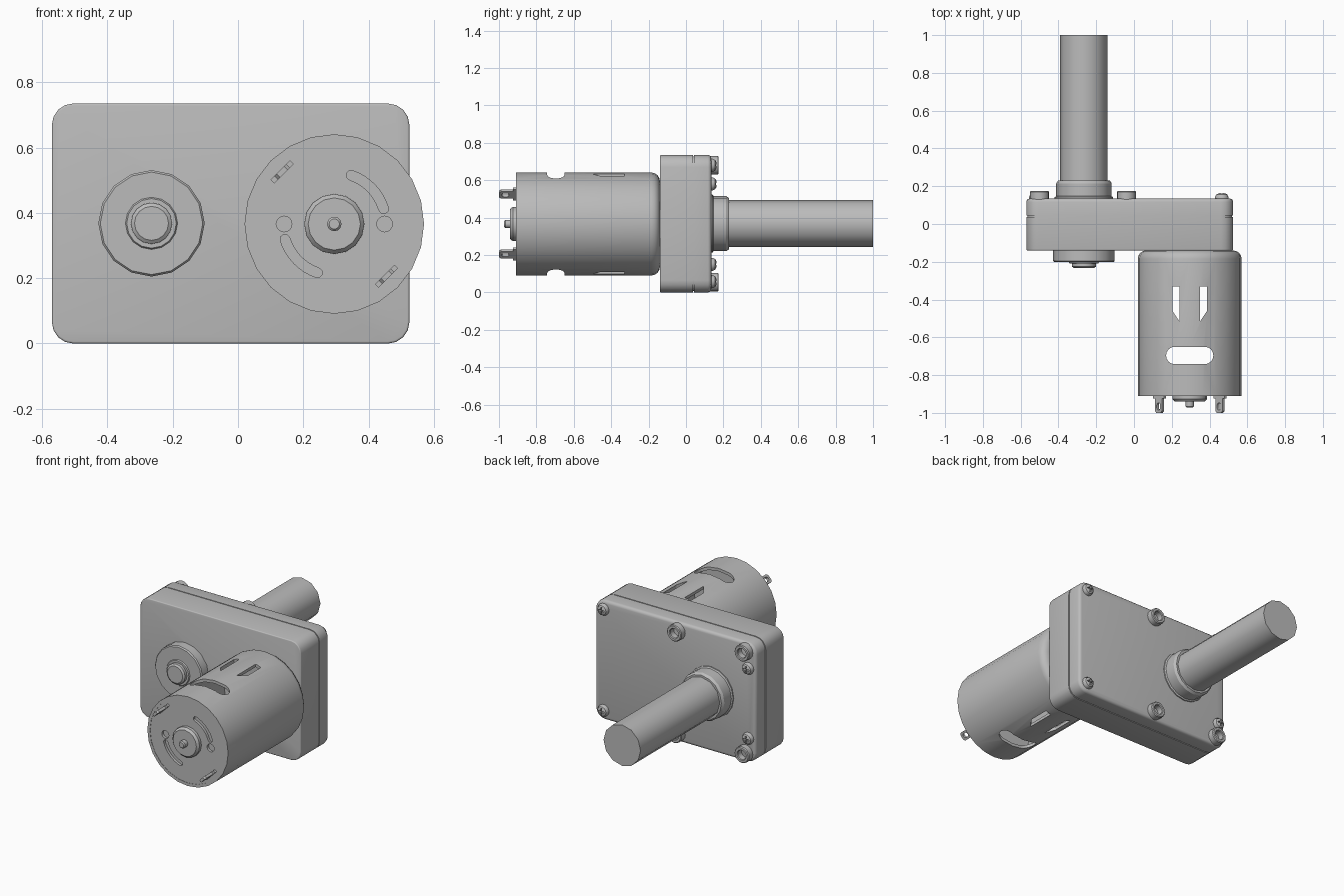
import bpy, bmesh
from math import cos, sin, pi, radians

if "Cube" in bpy.data.objects:
    bpy.data.objects.remove(bpy.data.objects["Cube"])

grey = bpy.data.materials.new("metal grey")
grey.use_nodes = True
TINT = (0.5, 0.5, 0.5, 1)
grey.diffuse_color = TINT
grey.node_tree.nodes["Principled BSDF"].inputs["Base Color"].default_value = TINT


def finish(name, bm):
    bmesh.ops.recalc_face_normals(bm, faces=bm.faces)
    mesh = bpy.data.meshes.new(name)
    bm.to_mesh(mesh)
    bm.free()
    mesh.materials.append(grey)
    obj = bpy.data.objects.new(name, mesh)
    bpy.context.collection.objects.link(obj)
    return obj


def lathe(name, x, z, profile, steps, closed=False):
    """Revolve (radius, y) points about a line along y."""
    bm = bmesh.new()
    vs = [bm.verts.new((x + r, y, z)) for r, y in profile]
    es = [bm.edges.new(p) for p in zip(vs, vs[1:])]
    if closed:
        es.append(bm.edges.new((vs[-1], vs[0])))
    bmesh.ops.spin(bm, geom=vs + es, cent=(x, 0, z), axis=(0, 1, 0),
                   angle=2 * pi, steps=steps)
    bmesh.ops.remove_doubles(bm, verts=bm.verts, dist=1e-5)
    return finish(name, bm)


def prism(name, pts, lo, hi, axis="y", bevel_at=None, bevel=0.015):
    """Extrude an outline along y or z, optionally rounding one end."""
    place = (lambda a, b, d: (a, d, b)) if axis == "y" else (lambda a, b, d: (a, b, d))
    bm = bmesh.new()
    rings = [[bm.verts.new(place(a, b, d)) for a, b in pts] for d in (lo, hi)]
    for ring in rings:
        bm.faces.new(ring)
    n = len(pts)
    for i in range(n):
        j = (i + 1) % n
        bm.faces.new((rings[0][i], rings[0][j], rings[1][j], rings[1][i]))
    bmesh.ops.recalc_face_normals(bm, faces=bm.faces)
    if bevel_at is not None:
        edges = [e for e in bm.edges if all(v in rings[bevel_at] for v in e.verts)]
        bmesh.ops.bevel(bm, geom=edges, offset=bevel, segments=3, profile=0.5,
                        affect="EDGES")
    return finish(name, bm)


def rounded(x0, x1, z0, z1, r, n=4):
    pts = []
    for k, (cx, cz) in enumerate(((x1 - r, z1 - r), (x0 + r, z1 - r),
                                  (x0 + r, z0 + r), (x1 - r, z0 + r))):
        for i in range(n + 1):
            a = (k + i / n) * pi / 2
            pts.append((cx + r * cos(a), cz + r * sin(a)))
    return pts


def arc_slot(x, z, radius, half, start, end, n=8):
    angles = [radians(start + (end - start) * i / n) for i in range(n + 1)]
    pts = [(x + (radius + half) * cos(a), z + (radius + half) * sin(a)) for a in angles]
    for t in (45, 90, 135):
        b = angles[-1] + radians(t)
        pts.append((x + radius * cos(angles[-1]) + half * cos(b),
                    z + radius * sin(angles[-1]) + half * sin(b)))
    pts += [(x + (radius - half) * cos(a), z + (radius - half) * sin(a))
            for a in reversed(angles)]
    for t in (180, 225, 270, 315):
        b = angles[0] + radians(t)
        if t > 180:
            pts.append((x + radius * cos(angles[0]) + half * cos(b),
                        z + radius * sin(angles[0]) + half * sin(b)))
    return pts


def cut(obj, *cutters):
    for c in cutters:
        mod = obj.modifiers.new("cut", "BOOLEAN")
        mod.operation, mod.solver, mod.object = "DIFFERENCE", "EXACT", c
        deps = bpy.context.evaluated_depsgraph_get()
        mesh = bpy.data.meshes.new_from_object(obj.evaluated_get(deps))
        obj.modifiers.clear()
        obj.data = mesh
        bpy.data.objects.remove(c)


def box(x0, x1, z0, z1):
    return [(x0, z0), (x1, z0), (x1, z1), (x0, z1)]


# Gearbox housing, with a seam groove before the rear cover
prism("gearbox_body", rounded(-0.57, 0.525, 0, 0.735, 0.065), -0.14, 0.038, bevel_at=0, bevel=0.006)
prism("gearbox_gasket", rounded(-0.563, 0.518, 0.007, 0.728, 0.06), 0.03, 0.052)
prism("gearbox_cover", rounded(-0.57, 0.525, 0, 0.735, 0.065), 0.044, 0.135, bevel_at=1, bevel=0.018)

# Output side: bearing boss, collar and shaft
GX, GZ = -0.265, 0.368
lathe("front_bearing_boss", GX, GZ,
      [(0, -0.13), (0.163, -0.13), (0.163, -0.195), (0.157, -0.202), (0.08, -0.202),
       (0.076, -0.208), (0.063, -0.208), (0.063, -0.226), (0.052, -0.234), (0, -0.234)], 16)
lathe("shaft_collar", GX, GZ,
      [(0, 0.12), (0.155, 0.12), (0.155, 0.142), (0.147, 0.147), (0.147, 0.215),
       (0.137, 0.23), (0, 0.23)], 16)
lathe("output_shaft", GX, GZ, [(0, 0.2), (0.126, 0.2), (0.126, 1.0), (0, 1.0)], 12)

# Motor can: hollow shell with vents cut through top and bottom
MX, MZ = 0.295, 0.366
R = 0.275
corner = [(R - 0.045 + 0.045 * cos(a), -0.185 + 0.045 * sin(a))
          for a in (0, pi / 8, pi / 4, 3 * pi / 8, pi / 2)]
can = lathe("motor_can", MX, MZ,
            [(0, -0.155), (R - 0.05, -0.155), (R - 0.018, -0.19), (R - 0.018, -0.91),
             (R, -0.91)] + corner + [(0, -0.14)], 24)
vents = [prism("vent", rounded(MX - 0.125, MX + 0.125, -0.742, -0.65, 0.045), -0.2, 1, "z")]
for s in (-1, 1):
    vents.append(prism("vent", [(MX + s * 0.092, -0.33), (MX + s * 0.055, -0.33),
                                (MX + s * 0.055, -0.515), (MX + s * 0.092, -0.46)], -0.2, 1, "z"))
cut(can, *vents)

# Motor end cap with shallow arc slots and round holes
cap = lathe("motor_end_cap", MX, MZ,
            [(0, -0.87), (R - 0.014, -0.87), (R - 0.014, -0.908), (0, -0.908)], 24)
recesses = []
for turn in (0, 180):
    recesses.append(prism("slot", arc_slot(MX, MZ, 0.158, 0.015, 17 + turn, 71 + turn), -0.95, -0.892))
    hx = MX + 0.154 * cos(radians(turn))
    recesses.append(prism("hole", rounded(hx - 0.024, hx + 0.024, MZ - 0.024, MZ + 0.024, 0.0239),
                          -0.95, -0.892))
cut(cap, *recesses)
lathe("motor_bearing", MX, MZ, [(0, -0.9), (0.092, -0.9), (0.092, -0.926), (0.08, -0.94), (0, -0.94)], 16)
lathe("motor_shaft_tip", MX, MZ, [(0, -0.93), (0.022, -0.93), (0.022, -0.966), (0.016, -0.972), (0, -0.972)], 12)

# Two diagonal solder terminals
for name, s in (("right_terminal", -1), ("left_terminal", 1)):
    w, t = 0.042, 0.026
    tab = prism(name, [(-w, -0.89), (-w, -0.925), (-t, -0.925), (-t, -0.99), (-t + 0.01, -1),
                       (t - 0.01, -1), (t, -0.99), (t, -0.925), (w, -0.925), (w, -0.89)],
                -0.008, 0.008, "z")
    cut(tab, prism("eye", rounded(-0.013, 0.013, -0.985, -0.947, 0.0125), -0.1, 0.1, "z"))
    tab.rotation_euler = (0, radians(-45), 0)
    tab.location = (MX + s * 0.16, 0, MZ - s * 0.16)

# Mounting spacers on the rear cover
for side, x in (("right", -0.5), ("middle", -0.04)):
    for level, z in (("upper", 0.68), ("lower", 0.055)):
        lathe(f"{level}_{side}_spacer", x, z,
              [(0.028, 0.125), (0.05, 0.125), (0.05, 0.17), (0.045, 0.175),
               (0.032, 0.175), (0.028, 0.17)], 16, closed=True)

# Domed cover screws with cross recesses
for side, x, zs in (("left", 0.465, (0.68, 0.058)), ("right", -0.52, (0.58, 0.15))):
    for level, z in zip(("upper", "lower"), zs):
        screw = lathe(f"{level}_{side}_screw", x, z,
                      [(0, 0.125), (0.036, 0.125), (0.036, 0.142), (0.029, 0.156),
                       (0.016, 0.163), (0, 0.165)], 14)
        a, b = 0.02, 0.0045
        cut(screw, prism("slot", box(x - a, x + a, z - b, z + b), 0.148, 0.2),
            prism("slot", box(x - b, x + b, z - a, z + a), 0.148, 0.2))

# Smooth curved faces, keeping hard edges
bpy.ops.object.select_all(action="DESELECT")
for obj in bpy.context.collection.objects:
    if obj.type == "MESH" and grey.name in obj.data.materials:
        obj.select_set(True)
        bpy.context.view_layer.objects.active = obj
bpy.ops.object.shade_smooth_by_angle(angle=radians(32))
